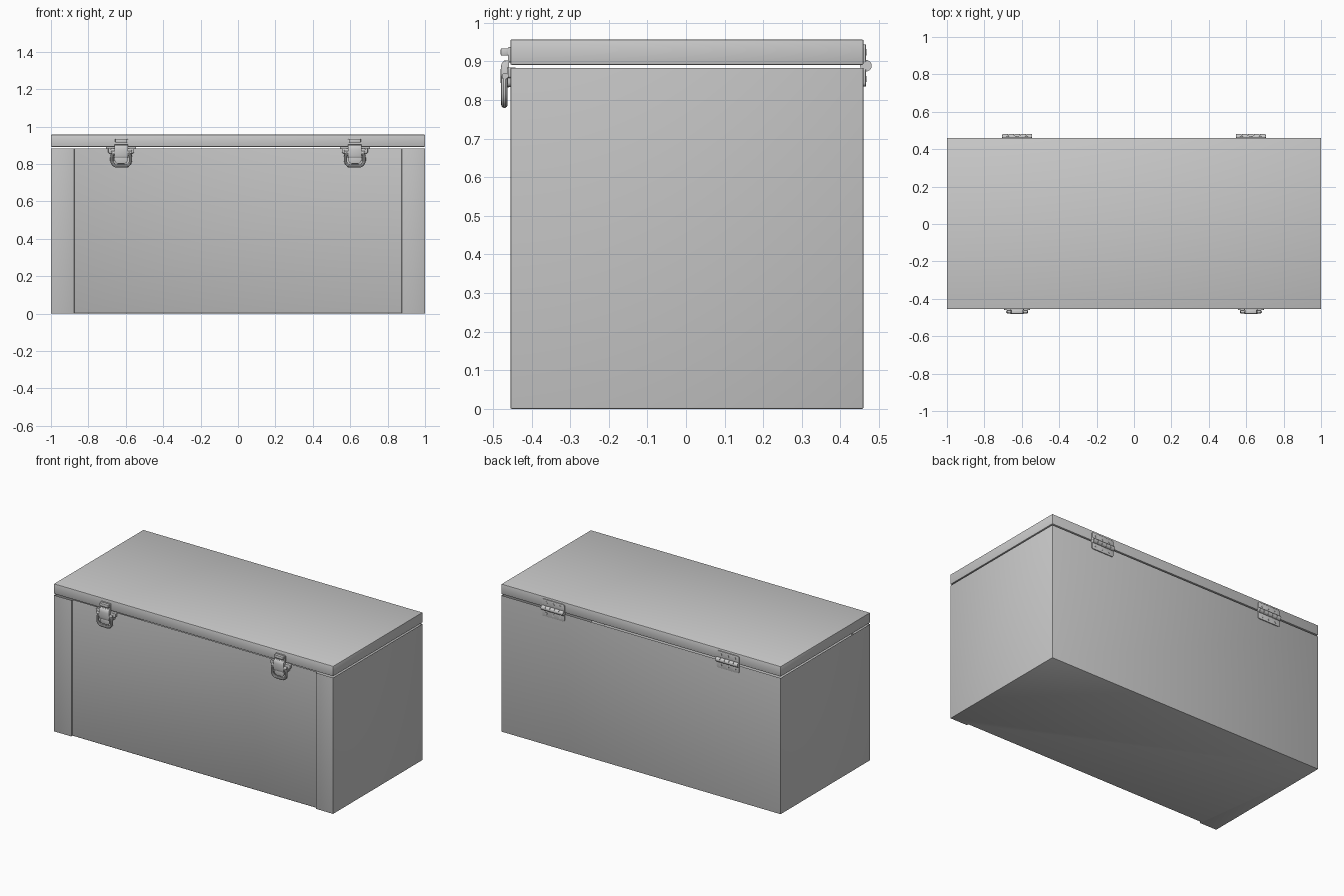
import bpy, bmesh, math

if "Cube" in bpy.data.objects:
    bpy.data.objects.remove(bpy.data.objects["Cube"])

grey = bpy.data.materials.new("plain_grey")
grey.diffuse_color = (0.6, 0.6, 0.6, 1)
grey.use_nodes = True
grey.node_tree.nodes["Principled BSDF"].inputs["Base Color"].default_value = grey.diffuse_color


def finish(obj, bevel=0.0, segments=2):
    """Material, optional rounded edges and smooth shading."""
    obj.data.materials.append(grey)
    bpy.ops.object.select_all(action='DESELECT')
    bpy.context.view_layer.objects.active = obj
    obj.select_set(True)
    if bevel:
        m = obj.modifiers.new("rounded_edges", 'BEVEL')
        m.width, m.segments = bevel, segments
        m.limit_method = 'ANGLE'
        bpy.ops.object.modifier_apply(modifier=m.name)
    bpy.ops.object.shade_smooth_by_angle(angle=math.radians(35))
    return obj


def from_bmesh(name, bm):
    bmesh.ops.recalc_face_normals(bm, faces=bm.faces)
    me = bpy.data.meshes.new(name)
    bm.to_mesh(me)
    bm.free()
    obj = bpy.data.objects.new(name, me)
    bpy.context.collection.objects.link(obj)
    return obj


def prism(name, pts, direction, bevel=0.0, wall=0.0, depth=0.0):
    """Extrude an outline of 3D points; optionally hollow it from the far end."""
    bm = bmesh.new()
    face = bm.faces.new([bm.verts.new(p) for p in pts])
    res = bmesh.ops.extrude_face_region(bm, geom=[face], use_keep_orig=True)
    verts = [g for g in res['geom'] if isinstance(g, bmesh.types.BMVert)]
    bmesh.ops.translate(bm, verts=verts, vec=direction)
    bmesh.ops.recalc_face_normals(bm, faces=bm.faces)
    if wall:
        bm.faces.ensure_lookup_table()
        top = max(bm.faces, key=lambda f: f.calc_center_median().z)
        bmesh.ops.inset_region(bm, faces=[top], thickness=wall)
        bmesh.ops.translate(bm, verts=list(top.verts), vec=(0, 0, -depth))
    return finish(from_bmesh(name, bm), bevel)


def box(name, x0, x1, y0, y1, z0, z1, bevel=0.0):
    pts = [(x0, y0, z0), (x1, y0, z0), (x1, y1, z0), (x0, y1, z0)]
    return prism(name, pts, (0, 0, z1 - z0), bevel)


def rounded_rect(cx, cz, w, h, r, n=5):
    """Outline in x and z of a rectangle with round corners."""
    pts = []
    for k, (sx, sz) in enumerate([(1, 1), (-1, 1), (-1, -1), (1, -1)]):
        for i in range(n + 1):
            a = math.pi / 2 * (k + i / n)
            pts.append((cx + sx * (w / 2 - r) + r * math.cos(a),
                        cz + sz * (h / 2 - r) + r * math.sin(a)))
    return pts


def plate(name, cx, cz, w, h, r, y0, y1, bevel=0.0015):
    pts = [(x, y0, z) for x, z in rounded_rect(cx, cz, w, h, r)]
    return prism(name, pts, (0, y1 - y0, 0), bevel)


def ring(name, pts, radius):
    cu = bpy.data.curves.new(name, 'CURVE')
    cu.dimensions = '3D'
    cu.bevel_depth, cu.bevel_resolution = radius, 3
    sp = cu.splines.new('POLY')
    sp.points.add(len(pts) - 1)
    for p, co in zip(sp.points, pts):
        p.co = (*co, 1)
    sp.use_cyclic_u = True
    obj = bpy.data.objects.new(name, cu)
    bpy.context.collection.objects.link(obj)
    bpy.ops.object.select_all(action='DESELECT')
    bpy.context.view_layer.objects.active = obj
    obj.select_set(True)
    bpy.ops.object.convert(target='MESH')
    return finish(bpy.context.object)


def rod(name, x0, x1, y, z, r, n=20):
    pts = [(x0, y + r * math.cos(2 * math.pi * i / n),
            z + r * math.sin(2 * math.pi * i / n)) for i in range(n)]
    return prism(name, pts, (x1 - x0, 0, 0))


FRONT, BACK, POST = -0.455, 0.46, 0.875
PANEL = FRONT + 0.013

# Hollow chest body: the front panel sits back between two corner posts
outline = [(-1, FRONT), (-POST, FRONT), (-POST, PANEL), (POST, PANEL),
           (POST, FRONT), (1, FRONT), (1, BACK), (-1, BACK)]
prism("chest_body", [(x, y, 0) for x, y in outline], (0, 0, 0.885),
      bevel=0.004, wall=0.035, depth=0.84)

# Lid, with a thin gap below it
box("lid", -1, 1, FRONT, BACK, 0.891, 0.957, bevel=0.004)

for side, cx in (("left", -0.625), ("right", 0.625)):
    # Latch: back plate and side ears on the body
    plate(side + "_latch_base", cx, 0.859, 0.115, 0.05, 0.012, -0.463, PANEL)
    plate(side + "_latch_ears", cx, 0.871, 0.138, 0.028, 0.006, -0.461, PANEL)
    # Catch on the lid with its hooked lip
    plate(side + "_catch_plate", cx, 0.917, 0.072, 0.04, 0.006, -0.461, FRONT + 0.002)
    box(side + "_catch_lip", cx - 0.032, cx + 0.032, -0.48, -0.459, 0.915, 0.934, 0.003)
    # Curved strap from the catch to the handle
    arc = [(-0.458, 0.903), (-0.472, 0.902), (-0.478, 0.894), (-0.48, 0.88),
           (-0.48, 0.845), (-0.476, 0.832), (-0.458, 0.832)]
    prism(side + "_latch_strap", [(cx - 0.036, y, z) for y, z in arc],
          (0.072, 0, 0), 0.0015)
    # Pivot pin and pull ring
    rod(side + "_latch_pin", cx - 0.055, cx + 0.055, -0.469, 0.862, 0.008)
    ring(side + "_pull_ring",
         [(x, -0.4705, z) for x, z in rounded_rect(cx, 0.826, 0.1, 0.076, 0.03)],
         0.0085)
    plate(side + "_pull_tab", cx, 0.826, 0.07, 0.05, 0.02, -0.472, -0.466)

    # Hinge: two leaves, knuckles and screw heads
    for part, cz in (("upper", 0.918), ("lower", 0.861)):
        plate(f"{side}_hinge_{part}_leaf", cx, cz, 0.16, 0.052, 0.01,
              BACK - 0.002 if part == "upper" else BACK - 0.001, BACK + 0.006)
        for i in (-1, 0, 1):
            plate(f"{side}_hinge_{part}_screw", cx + i * 0.05,
                  cz + (0.006 if cz > 0.89 else -0.006), 0.016, 0.016, 0.0079,
                  BACK + 0.005, BACK + 0.0075, 0)
    for i in range(5):
        x0 = cx - 0.08 + i * 0.032
        rod(f"{side}_hinge_knuckle", x0 + 0.001, x0 + 0.031, BACK + 0.006, 0.889, 0.015)
    rod(side + "_hinge_pin", cx - 0.08, cx + 0.08, BACK + 0.006, 0.889, 0.009)
